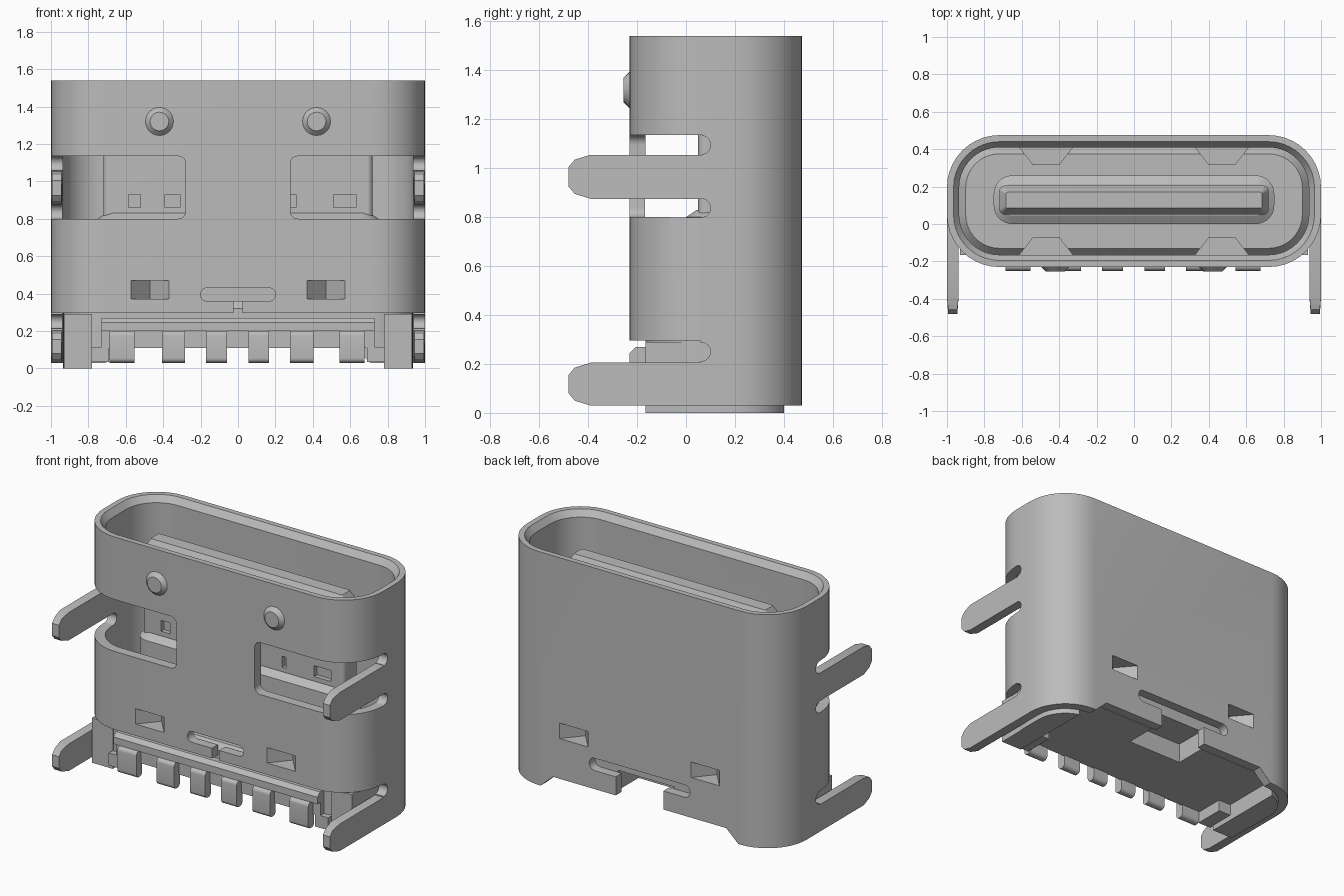
import bpy, bmesh, math

cube = bpy.data.objects.get("Cube")
if cube:
    bpy.data.objects.remove(cube, do_unlink=True)

metal = bpy.data.materials.new("plain grey")
metal.use_nodes = True
GREY = (0.5, 0.5, 0.5, 1)
metal.diffuse_color = GREY
for node in metal.node_tree.nodes:
    if node.type == 'BSDF_PRINCIPLED':
        node.inputs["Base Color"].default_value = GREY


def finish(name, bm):
    bmesh.ops.recalc_face_normals(bm, faces=bm.faces)
    mesh = bpy.data.meshes.new(name)
    bm.to_mesh(mesh)
    bm.free()
    mesh.materials.append(metal)
    obj = bpy.data.objects.new(name, mesh)
    bpy.context.collection.objects.link(obj)
    return obj


def rrect(x0, x1, y0, y1, r, n=6):
    """Outline of a rounded rectangle."""
    pts = []
    corners = [(x1 - r, y1 - r), (x0 + r, y1 - r), (x0 + r, y0 + r), (x1 - r, y0 + r)]
    for q, (cx, cy) in enumerate(corners):
        for i in range(n + 1):
            a = math.pi / 2 * (q + i / n)
            pts.append((cx + r * math.cos(a), cy + r * math.sin(a)))
    return pts


def extrude(name, pts, axis, a, b):
    """Prism of a 2D outline along an axis."""
    place = {'x': lambda p, t: (t, p[0], p[1]),
             'y': lambda p, t: (p[0], t, p[1]),
             'z': lambda p, t: (p[0], p[1], t)}[axis]
    bm = bmesh.new()
    rings = [[bm.verts.new(place(p, t)) for p in pts] for t in (a, b)]
    n = len(pts)
    bm.faces.new(rings[0])
    bm.faces.new(rings[1])
    for i in range(n):
        j = (i + 1) % n
        bm.faces.new((rings[0][i], rings[0][j], rings[1][j], rings[1][i]))
    return finish(name, bm)


def box(name, x0, x1, y0, y1, z0, z1):
    return extrude(name, [(x0, y0), (x1, y0), (x1, y1), (x0, y1)], 'z', z0, z1)


def loft(name, rect, steps, closed=False):
    """Stack of inset rounded rectangles; closed joins last to first."""
    x0, x1, y0, y1, r = rect
    bm = bmesh.new()
    rings = []
    for d, z in steps:
        pts = rrect(x0 + d, x1 - d, y0 + d, y1 - d, max(r - d, 0.01), 10)
        rings.append([bm.verts.new((x, y, z)) for x, y in pts])
    pairs = list(zip(rings, rings[1:]))
    if closed:
        pairs.append((rings[-1], rings[0]))
    else:
        bm.faces.new(rings[0])
        bm.faces.new(rings[-1])
    n = len(rings[0])
    for lo, hi in pairs:
        for i in range(n):
            j = (i + 1) % n
            bm.faces.new((lo[i], lo[j], hi[j], hi[i]))
    return finish(name, bm)


def cone(name, x, z, y0, y1, r0, r1):
    """Round stud pointing along y."""
    bm = bmesh.new()
    bmesh.ops.create_cone(bm, cap_ends=True, segments=24, radius1=r0, radius2=r1, depth=abs(y1 - y0))
    for v in bm.verts:
        t = y0 if v.co.z < 0 else y1
        v.co = (x + v.co.x, t, z + v.co.y)
    return finish(name, bm)


def cut(obj, cutters):
    for c in cutters:
        mod = obj.modifiers.new("cut", 'BOOLEAN')
        mod.operation = 'DIFFERENCE'
        mod.solver = 'EXACT'
        mod.object = c
        bpy.context.view_layer.objects.active = obj
        bpy.ops.object.modifier_apply(modifier=mod.name)
        bpy.data.objects.remove(c, do_unlink=True)


OUTER = (-1, 1, -0.23, 0.475, 0.28)

# Shell tube with a chamfered mouth
shell = loft("shell", OUTER, [(0, 0.03), (0, 1.54), (0.035, 1.54), (0.065, 1.5), (0.06, 0.03)], True)

cutters = []
# Side windows with rounded slots above and below each upper leg
for s in (1, -1):
    xs = (0.28, 1.3) if s > 0 else (-1.3, -0.28)
    cutters.append(extrude("window_cutter", rrect(*xs, 0.8, 1.135, 0.04), 'y', -0.5, 0.065))
    for z in (0.8375, 1.095, 0.25):
        a = sorted((s * 0.8, s * 1.2))
        cutters.append(extrude("slot_cutter", rrect(-0.1, 0.1, z - 0.038, z + 0.038, 0.0375), 'x', *a))
# Open lower front, front slot and its notch
cutters.append(box("front_cutter", -1.2, 1.2, -0.5, 0.06, -0.1, 0.295))
cutters.append(extrude("front_slot_cutter", rrect(-0.2, 0.2, 0.36, 0.43, 0.034), 'y', -0.4, -0.1))
cutters.append(box("notch_cutter", -0.025, 0.025, -0.4, -0.1, 0.2, 0.38))
# Raised lower back edge, back slot and its opening
cutters.append(extrude("back_cutter", [(-0.74, 0), (0.74, 0), (0.62, 0.11), (-0.62, 0.11)], 'y', 0.25, 0.7))
cutters.append(extrude("back_slot_cutter", rrect(-0.36, 0.36, 0.23, 0.31, 0.039), 'y', 0.35, 0.7))
cutters.append(box("back_gap_cutter", -0.17, 0.17, 0.35, 0.7, 0.05, 0.27))
# Interlocking seam groove
seam = [(0, 1.6), (0, 1.33), (-0.03, 1.315), (-0.11, 1.335), (-0.142, 1.31), (-0.142, 1.11),
        (-0.11, 1.085), (-0.03, 1.11), (0, 1.09), (0, 0.84), (-0.03, 0.825), (-0.11, 0.845),
        (-0.142, 0.82), (-0.142, 0.62), (-0.11, 0.595), (-0.03, 0.62), (0, 0.6), (0, 0.4)]
w = 0.004
strip = [(x - w, z - w) for x, z in seam] + [(x + w, z + w) for x, z in reversed(seam)]
cutters.append(extrude("seam_cutter", strip, 'y', -0.4, -0.1))


# Pressed-in retention dents on both broad walls
def wall(y, side):
    return -0.23 + y if side < 0 else 0.475 - y


def dent_cutter(x, side):
    pts = [(x - 0.11, wall(-0.01, side)), (x + 0.11, wall(-0.01, side)), (x, wall(0.12, side))]
    return extrude("dent_cutter", pts, 'z', 0.37, 0.47)


for side in (-1, 1):
    for x in (-0.47, 0.47):
        cutters.append(dent_cutter(x, side))
        pts = [(x - 0.15, wall(0.058, side)), (x + 0.15, wall(0.058, side)),
               (x + 0.07, wall(0.16, side)), (x - 0.07, wall(0.16, side))]
        dent = extrude("retention_dent", pts, 'z', 0.365, 0.475)
        cut(dent, [dent_cutter(x, side)])
# Hollows behind the studs
for x in (-0.42, 0.42):
    cutters.append(cone("stud_cutter", x, 1.32, -0.2, -0.1, 0.045, 0.045))
cut(shell, cutters)

# Round studs on the front wall
for x in (-0.42, 0.42):
    cone("front_stud", x, 1.32, -0.228, -0.255, 0.077, 0.05)

# Mounting legs reaching forward
for s, side in ((1, "left"), (-1, "right")):
    for level, z0, z1 in (("upper", 0.875, 1.055), ("lower", 0.03, 0.205)):
        prof = [(0.075, z0), (0.075, z1), (-0.39, z1), (-0.455, z1 - 0.02), (-0.48, z1 - 0.05),
                (-0.48, z0 + 0.05), (-0.455, z0 + 0.02), (-0.39, z0)]
        leg = extrude(f"{side}_{level}_leg", prof, 'x', s * 0.938, s)
        # Narrow the tip slightly
        for v in leg.data.vertices:
            if v.co.y < -0.4:
                v.co.x = s * (0.969 + (abs(v.co.x) - 0.969) * 0.8)

# Insulator base, lifted in the middle and standing on its two ends
base = loft("insulator_base", OUTER, [(0.065, 0), (0.065, 0.32), (0.1, 0.36)])
cut(base, [box("underside_cutter", -0.78, 0.78, -0.5, 0.7, -0.1, 0.11),
           box("pocket_cutter", -0.2, 0.2, 0.2, 0.6, 0.05, 0.24)])
for s, side in ((1, "left"), (-1, "right")):
    a, b = sorted((s * 0.78, s * 0.93))
    box(f"{side}_standoff", a, b, -0.165, 0.06, 0, 0.29)
    a, b = sorted((s * 0.69, s * 0.785))
    box(f"{side}_standoff_step", a, b, -0.2, 0, 0.035, 0.115)
bar = [(0, 0.11), (-0.2, 0.11), (-0.2, 0.2), (-0.23, 0.2), (-0.23, 0.245), (-0.205, 0.27), (0, 0.27)]
extrude("insulator_front_bar", bar, 'x', -0.73, 0.73)

# Solder contacts along the front
for x, width in ((-0.62, 0.135), (-0.345, 0.125), (-0.115, 0.11), (0.11, 0.11), (0.34, 0.125), (0.61, 0.135)):
    h = width / 2
    extrude("solder_contact", rrect(-0.25, -0.19, 0.03, 0.2, 0.025), 'x', x - h, x + h)

# Tongue with stepped root and small contact pockets
loft("tongue_root", (-0.75, 0.75, 0, 0.26, 0.1), [(0, 0.3), (0, 0.8), (0.045, 0.83)])
tongue = loft("tongue", (-0.72, 0.72, 0.05, 0.205, 0.03), [(0, 0.75), (0, 1.36), (0.035, 1.42)])
cut(tongue, [box("pocket_cutter", a, b, 0, 0.08, 0.86, 0.93)
             for a, b in ((-0.585, -0.52), (-0.39, -0.31), (0.28, 0.31), (0.51, 0.63))])

# Smooth the rounded surfaces, keeping edges sharp
bpy.ops.object.select_all(action='DESELECT')
for obj in bpy.context.scene.objects:
    if obj.type == 'MESH':
        obj.select_set(True)
        bpy.context.view_layer.objects.active = obj
bpy.ops.object.shade_smooth_by_angle(angle=math.radians(30))
